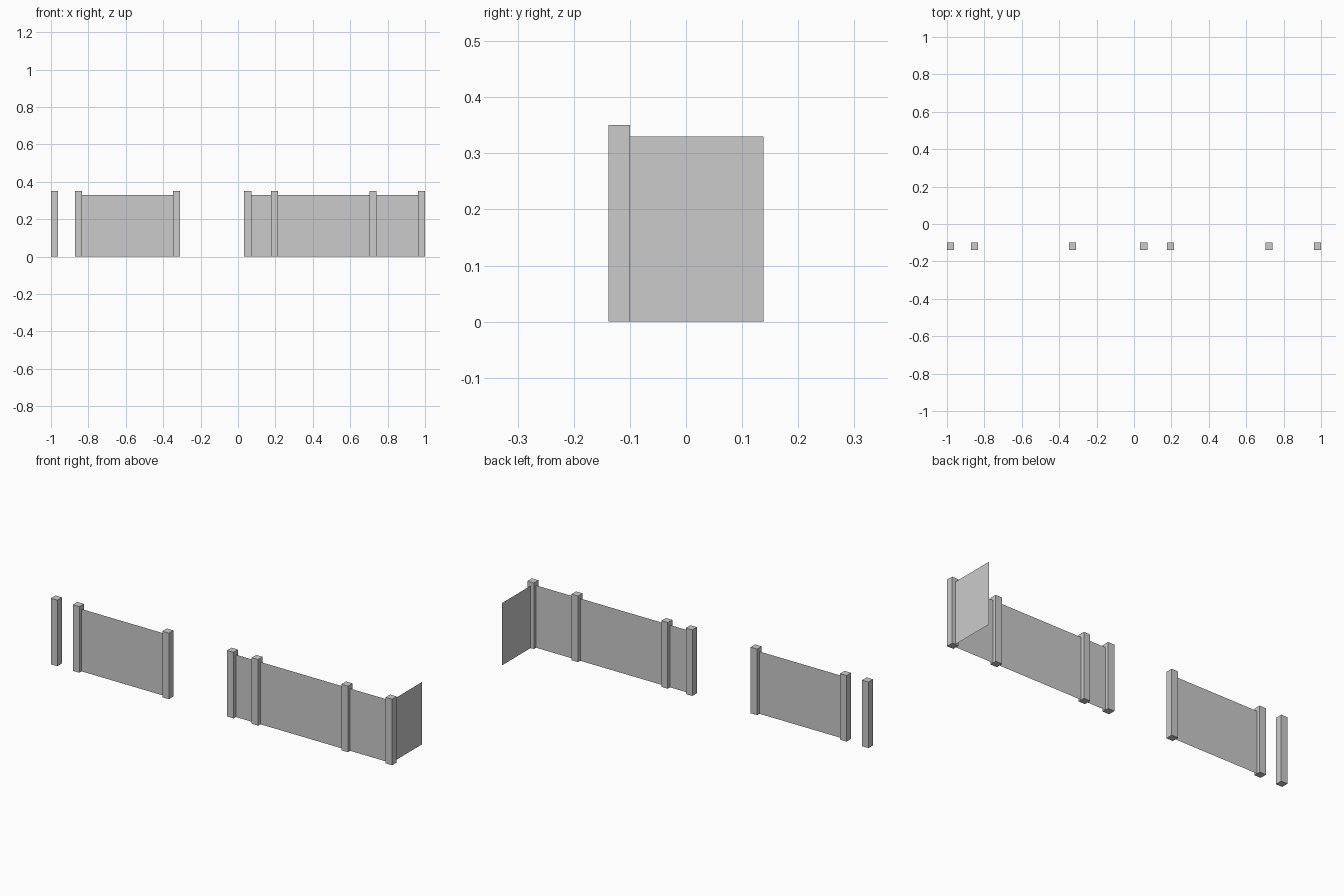
import bpy

if "Cube" in bpy.data.objects:
    bpy.data.objects.remove(bpy.data.objects["Cube"])

POST_W = 0.038      # square post width
POST_H = 0.35       # post height
PANEL_H = 0.33      # panel height
END_X = 1 - POST_W / 2
FRONT_Y = -0.119    # centre line of the front run
BACK_Y = 0.138      # far end of the side return


def mesh_object(name, verts, faces):
    mesh = bpy.data.meshes.new(name)
    mesh.from_pydata(verts, [], faces)
    obj = bpy.data.objects.new(name, mesh)
    bpy.context.collection.objects.link(obj)
    return obj


def post(name, x):
    bpy.ops.mesh.primitive_cube_add(size=1, location=(x, FRONT_Y, POST_H / 2))
    obj = bpy.context.object
    obj.name = name
    obj.scale = (POST_W, POST_W, POST_H)
    bpy.ops.object.transform_apply(location=False, rotation=False, scale=True)


def panel(name, a, b):
    """Thin upright sheet between two ground points."""
    mesh_object(name, [(*a, 0), (*b, 0), (*b, PANEL_H), (*a, PANEL_H)], [(0, 1, 2, 3)])


# Square posts along the front
posts = [-END_X, -0.852, -0.328, 0.052, 0.196, 0.722, END_X]
for i, x in enumerate(posts):
    post(f"fence_post_{i + 1}", x)

# Front panels between neighbouring posts; the other bays are open
half = POST_W / 2
for i in (1, 3, 4, 5):
    panel(f"front_panel_{i + 1}", (posts[i] + half, FRONT_Y), (posts[i + 1] - half, FRONT_Y))

# Side return running back from the right-hand corner post
panel("side_panel", (END_X, FRONT_Y + half), (END_X, BACK_Y))
